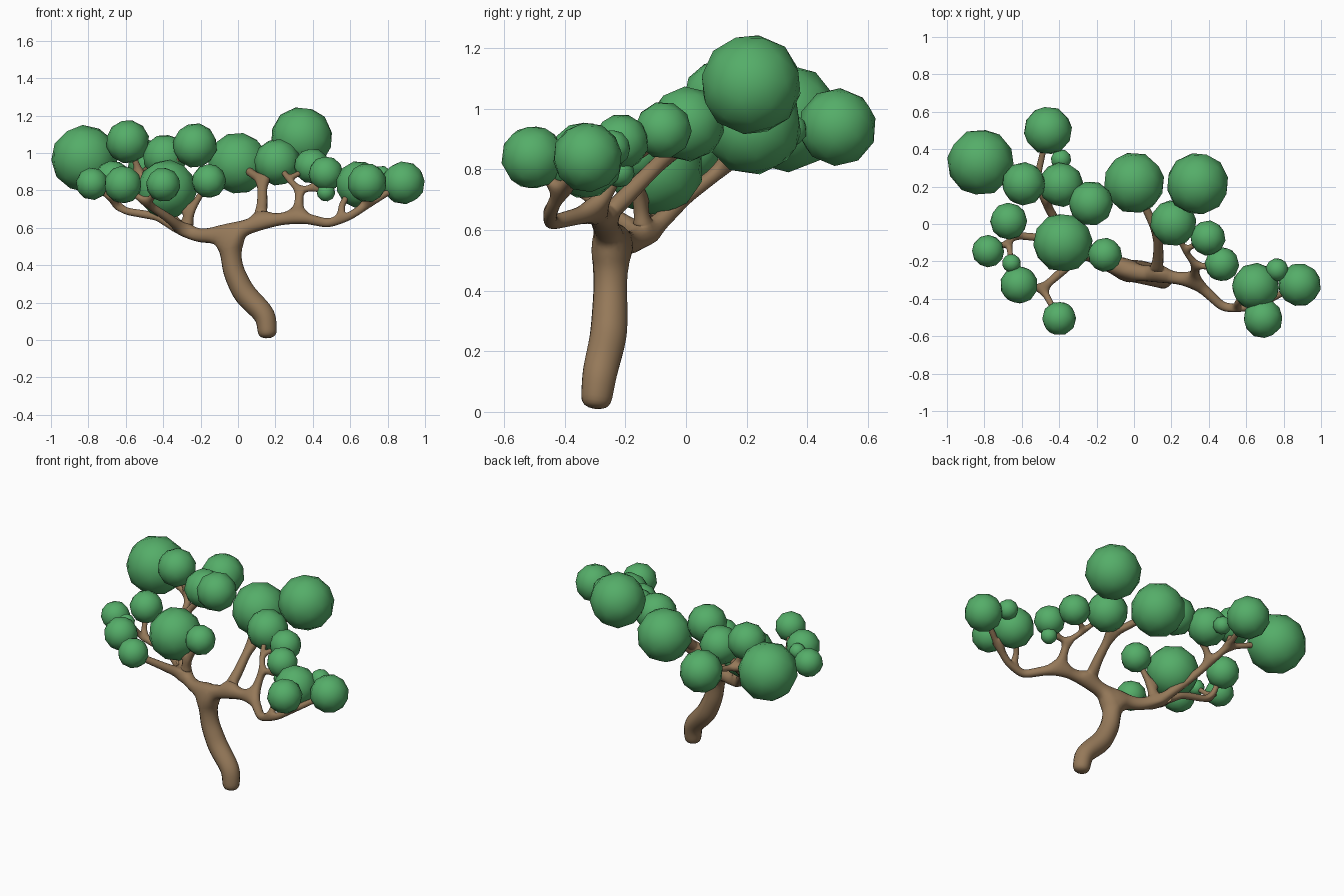
import bpy, bmesh, random
from math import pi
from mathutils import Vector, Matrix, Euler

if "Cube" in bpy.data.objects:
    bpy.data.objects.remove(bpy.data.objects["Cube"])

random.seed(4)


def material(name, color):
    m = bpy.data.materials.new(name)
    m.diffuse_color = color
    m.use_nodes = True
    m.node_tree.nodes["Principled BSDF"].inputs["Base Color"].default_value = m.diffuse_color
    return m


bark = material("bark", (0.30, 0.19, 0.10, 1))
leaf = material("leaf", (0.09, 0.42, 0.14, 1))

# Leaf clumps: x, y, z, radius
back_left = [(-.82, .33, .97, .18), (-.46, .50, .94, .13), (-.59, .215, 1.06, .117),
             (-.39, .21, .98, .12), (-.39, .345, .93, .055), (-.23, .11, 1.04, .12)]
left = [(-.38, -.10, .805, .16), (-.155, -.165, .85, .092), (-.40, -.505, .83, .092),
        (-.615, -.325, .83, .102), (-.655, -.21, .85, .05), (-.78, -.145, .835, .087),
        (-.67, .015, .86, .10)]
middle = [(0, .22, .945, .165), (.34, .215, 1.08, .168), (.21, .005, .95, .125)]
right = [(.395, -.075, .93, .095), (.47, -.215, .89, .093), (.47, -.22, .79, .05),
         (.65, -.335, .83, .128), (.69, -.505, .84, .106), (.885, -.325, .84, .116),
         (.765, -.245, .87, .062)]


def foliage(name, clumps):
    bm = bmesh.new()
    for x, y, z, r in clumps:
        turn = Euler([random.uniform(0, 2 * pi) for _ in range(3)]).to_matrix().to_4x4()
        bmesh.ops.create_icosphere(bm, subdivisions=2, radius=r,
                                   matrix=Matrix.Translation((x, y, z)) @ turn)
    for f in bm.faces:
        f.smooth = True
    me = bpy.data.meshes.new(name)
    bm.to_mesh(me)
    bm.free()
    me.materials.append(leaf)
    bpy.context.collection.objects.link(bpy.data.objects.new(name, me))


foliage("back_left_foliage", back_left)
foliage("left_foliage", left)
foliage("middle_foliage", middle)
foliage("right_foliage", right)

# Trunk and limbs as a skeleton for a skin modifier
verts, edges, radii = [], [], []


def limb(start, points):
    """Chain points (x, y, z, r) from a start index; return the last index."""
    for x, y, z, r in points:
        verts.append((x, y, z))
        radii.append(r)
        if start is not None:
            edges.append((start, len(verts) - 1))
        start = len(verts) - 1
    return start


def twigs(start, clumps, r=.014):
    """Twigs from a fork into the middle of each clump."""
    for c in clumps:
        limb(start, [(*c[:3], r)])


crown = limb(None, [(.16, -.30, .005, .052), (.15, -.285, .13, .062), (.03, -.255, .25, .066),
                    (-.03, -.25, .38, .06), (-.05, -.25, .57, .053)])

# Right limb and its forks
mid = limb(crown, [(.12, -.275, .63, .038)])
high = limb(mid, [(.13, -.17, .74, .03), (.13, -.06, .85, .026)])
twigs(high, middle, .02)
fork = limb(mid, [(.32, -.30, .66, .033)])
up = limb(fork, [(.33, -.22, .80, .02)])
twigs(limb(up, [(.27, -.14, .86, .016)]), [right[0], middle[2]])
twigs(limb(up, [(.40, -.23, .815, .016)]), right[1:3])
end = limb(fork, [(.47, -.44, .625, .026), (.55, -.46, .635, .025)])
limb(end, [(.555, -.42, .72, .018), (.60, -.36, .80, .015)])
twigs(limb(end, [(.69, -.42, .72, .022)]), right[4:])

# Left limb and its forks
elbow = limb(crown, [(-.19, -.19, .555, .04), (-.28, -.14, .575, .036)])
twigs(limb(elbow, [(-.26, -.15, .68, .022)]), left[:2])
front = limb(elbow, [(-.37, -.24, .65, .026), (-.49, -.345, .73, .02)])
twigs(front, left[2:4])
side = limb(elbow, [(-.43, -.08, .66, .024), (-.64, -.06, .695, .02)])
twigs(limb(side, [(-.67, -.10, .75, .017)]), left[4:6])
twigs(side, left[6:])
back = limb(elbow, [(-.41, .0, .71, .026), (-.48, .13, .81, .024)])
twigs(limb(back, [(-.52, .24, .88, .02)]), [back_left[i] for i in (0, 1, 2)])
twigs(limb(back, [(-.41, .15, .90, .018)]), [back_left[i] for i in (3, 5)])

me = bpy.data.meshes.new("trunk_and_branches")
me.from_pydata(verts, edges, [])
tree = bpy.data.objects.new("trunk_and_branches", me)
bpy.context.collection.objects.link(tree)
me.materials.append(bark)
skin = tree.modifiers.new("skin", 'SKIN')
skin.use_smooth_shade = True
if not me.skin_vertices:
    bpy.context.view_layer.objects.active = tree
    bpy.ops.mesh.customdata_skin_add()
for v, r in zip(me.skin_vertices[0].data, radii):
    v.radius = (r, r)
me.skin_vertices[0].data[0].use_root = True
sub = tree.modifiers.new("round", 'SUBSURF')
sub.levels = sub.render_levels = 2
